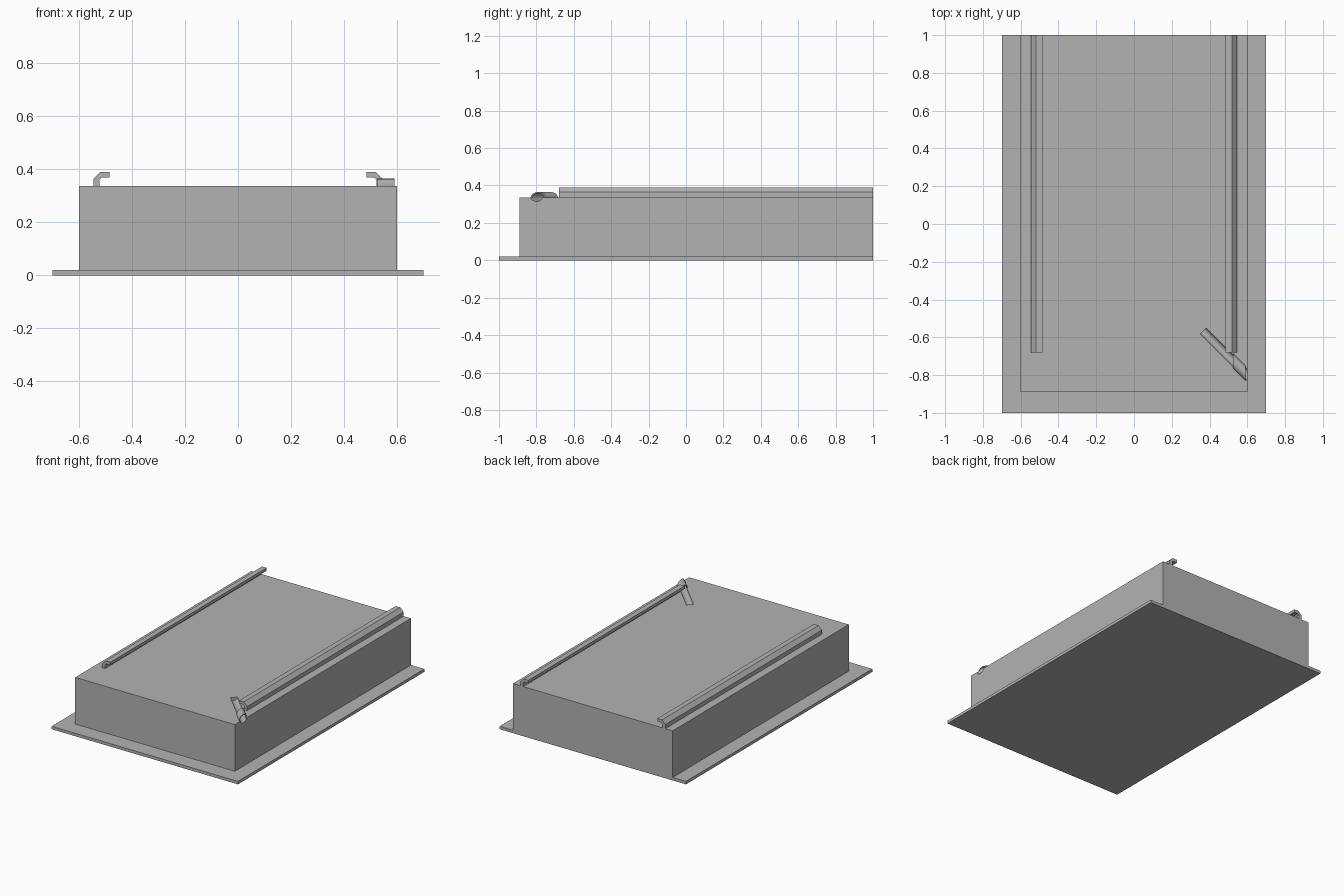
import bpy, bmesh, math
from mathutils import Vector

if "Cube" in bpy.data.objects:
    bpy.data.objects.remove(bpy.data.objects["Cube"], do_unlink=True)

grey = bpy.data.materials.new("plain_grey")
grey.use_nodes = True
grey.diffuse_color = (0.45, 0.45, 0.45, 1)
grey.node_tree.nodes["Principled BSDF"].inputs["Base Color"].default_value = grey.diffuse_color


def extrude(name, outline, offset):
    """Solid made by sweeping a closed outline along an offset."""
    bm = bmesh.new()
    face = bm.faces.new([bm.verts.new(p) for p in outline])
    swept = bmesh.ops.extrude_face_region(bm, geom=[face], use_keep_orig=True)
    verts = [v for v in swept["geom"] if isinstance(v, bmesh.types.BMVert)]
    bmesh.ops.translate(bm, verts=verts, vec=Vector(offset))
    bmesh.ops.recalc_face_normals(bm, faces=bm.faces)
    mesh = bpy.data.meshes.new(name)
    bm.to_mesh(mesh)
    bm.free()
    mesh.materials.append(grey)
    obj = bpy.data.objects.new(name, mesh)
    bpy.context.collection.objects.link(obj)
    return obj


def box(name, half_width, front, back, bottom, top):
    corners = [(-half_width, front, bottom), (half_width, front, bottom),
               (half_width, back, bottom), (-half_width, back, bottom)]
    return extrude(name, corners, (0, 0, top - bottom))


def make_active(obj):
    bpy.ops.object.select_all(action="DESELECT")
    obj.select_set(True)
    bpy.context.view_layer.objects.active = obj


def smooth(obj):
    make_active(obj)
    bpy.ops.object.shade_smooth_by_angle(angle=math.radians(35))


TOP = 0.337
AXIS_SUM = -0.20    # the drain runs diagonally along x + y = AXIS_SUM
BORE, SHELL = 0.022, 0.028

# Base flange and main block
box("base_flange", 0.70, -1, 1, 0, 0.02)
body = box("main_block", 0.60, -0.89, 1, 0.02, TOP)

# Hooked guide rails, mirrored about the centre
hook = [(0.545, TOP), (0.545, 0.365), (0.52, 0.39), (0.485, 0.39),
        (0.485, 0.37), (0.514, 0.37), (0.523, 0.361), (0.523, TOP)]
for side, label in ((1, "left"), (-1, "right")):
    extrude(label + "_rail", [(side * x, -0.68, z) for x, z in hook], (0, 1.68, 0))

# Round diagonal channel cut into the block's top and out through its side
start, end = 0.367, 0.68
bpy.ops.mesh.primitive_cylinder_add(
    vertices=32, radius=BORE, depth=(end - start) * math.sqrt(2),
    location=((start + end) / 2, AXIS_SUM - (start + end) / 2, TOP),
    rotation=(math.pi / 2, 0, math.pi / 4))
cutter = bpy.context.object
cutter.name = "channel_cutter"
cutter.hide_render = True
cutter.data.materials.append(grey)
cut = body.modifiers.new("channel", "BOOLEAN")
cut.operation = "DIFFERENCE"
cut.solver = "EXACT"
cut.object = cutter
make_active(body)
bpy.ops.object.modifier_apply(modifier=cut.name)
bpy.data.objects.remove(cutter, do_unlink=True)
smooth(body)

# Arched cover over the outer part of the channel, with both ends cut square to x
x0, x1 = 0.525, 0.59


def arch(radius, steps):
    return [(x0, AXIS_SUM - x0 + radius * math.sqrt(2) * math.cos(math.pi * i / 16),
             TOP + radius * math.sin(math.pi * i / 16)) for i in steps]


cover = extrude("channel_cover", arch(SHELL, range(17)) + arch(BORE, range(16, -1, -1)),
                (x1 - x0, x0 - x1, 0))
smooth(cover)
